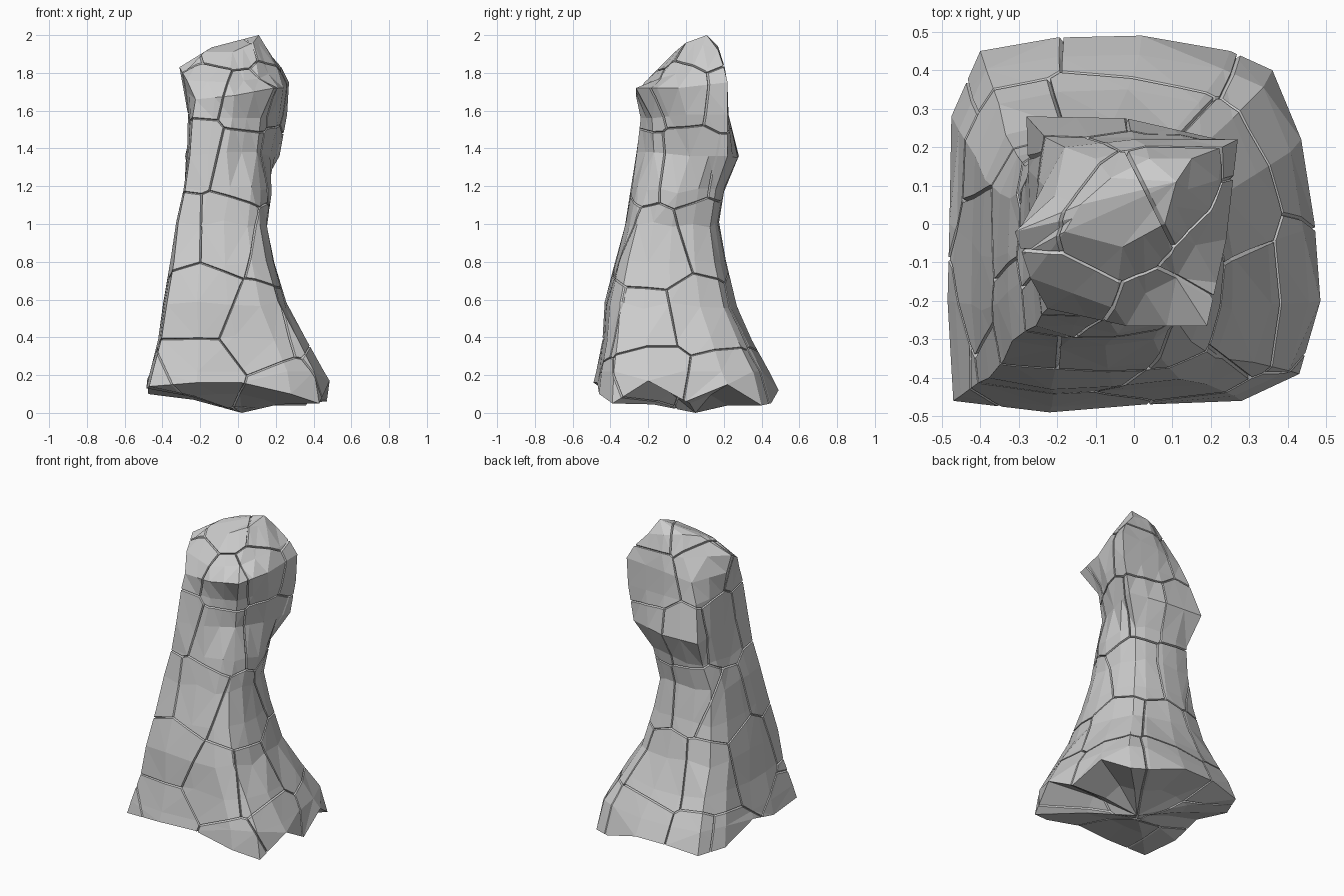
import bpy, bmesh, math, random
from mathutils import Vector

if "Cube" in bpy.data.objects:
    bpy.data.objects.remove(bpy.data.objects["Cube"])

random.seed(7)
N = 16

# Base outline seen from above, counter-clockwise from the front left corner
OUTLINE = [(-.47, -.46), (-.22, -.49), (.02, -.47), (.28, -.46), (.43, -.39), (.485, -.2),
           (.47, 0), (.435, .22), (.36, .4), (.25, .45), (.02, .49), (-.2, .485),
           (-.4, .45), (-.475, .28), (-.48, 0), (-.485, -.2)]
# Ragged lower edge heights
RIM_Z = [.14, .16, .16, .1, .05, .17, .06, .15, .04, .05, .12, .12, .09, .1, .18, .13]

# Trunk sections: z, x min, x max, y min, y max, roundness, front right groove
RINGS = [(.22, -.465, .455, -.475, .44, 0, 0),
         (.40, -.425, .36, -.445, .35, .08, 0),
         (.57, -.40, .265, -.435, .27, .15, .03),
         (.80, -.36, .20, -.385, .21, .18, .05),
         (1.0, -.33, .16, -.325, .175, .1, .06),
         (1.18, -.29, .185, -.295, .205, .05, .18)]

# Neck and leaning head: eight corners per slice, from the front left round
NECK = [(-.255, -.265, 1.36), (-.06, -.26, 1.38), (.10, -.17, 1.38), (.17, .02, 1.36),
        (.22, .22, 1.36), (-.02, .275, 1.35), (-.28, .28, 1.36), (-.27, 0, 1.36)]
CHIN = [(-.24, -.235, 1.57), (-.03, -.24, 1.56), (.12, -.18, 1.56), (.22, 0, 1.58),
        (.26, .22, 1.58), (0, .225, 1.58), (-.23, .225, 1.58), (-.265, 0, 1.58)]
BROW = [(-.225, -.22, 1.66), (-.02, -.265, 1.68), (.19, -.265, 1.72), (.24, -.04, 1.72),
        (.27, .22, 1.75), (0, .22, 1.73), (-.18, .20, 1.70), (-.29, 0, 1.72)]
CROWN = [(-.27, -.14, 1.76), (-.05, -.22, 1.75), (.11, -.14, 1.77), (.21, .03, 1.82),
         (.23, .20, 1.83), (.03, .205, 1.83), (-.10, .17, 1.83), (-.31, -.02, 1.83)]
TOP = [(-.18, -.02, 1.91), (-.03, -.06, 1.91), (.08, 0, 1.96), (.14, .09, 1.95),
       (.15, .17, 1.92), (.04, .17, 1.94), (-.06, .12, 1.95), (-.14, .05, 1.935)]


def section(z, x0, x1, y0, y1, rnd, groove):
    """Points of one horizontal slice, squared to rounded, with a groove."""
    pts = []
    for i, (ox, oy) in enumerate(OUTLINE):
        p = Vector((ox / .485, oy / .49))
        p = p.lerp(p.normalized(), rnd)
        p *= 1 - groove * {3: .5, 4: 1, 5: .6}.get(i, 0)
        j = random.uniform(-.02, .02) if z > .3 else 0
        pts.append(Vector(((x0 + x1) / 2 + p.x * (x1 - x0) / 2,
                           (y0 + y1) / 2 + p.y * (y1 - y0) / 2, z + j)))
    return pts


def octagon(corners):
    """Slice from eight corners with a point halfway along each side."""
    c = [Vector(p) for p in corners]
    return [q for i in range(8) for q in (c[i], (c[i] + c[(i + 1) % 8]) / 2)]


# Solid rock body
body = bmesh.new()
slices = [[Vector((x * .5, y * .5 + .02, z * .5 + .02)) for (x, y), z in zip(OUTLINE, RIM_Z)],
          [Vector((x, y, z)) for (x, y), z in zip(OUTLINE, RIM_Z)]]
slices += [section(*r) for r in RINGS]
slices += [octagon(c) for c in (NECK, CHIN, BROW, CROWN, TOP)]
rows = [[body.verts.new(p) for p in s] for s in slices]
for a, b in zip(rows, rows[1:]):
    for i in range(N):
        k = (i + 1) % N
        body.faces.new((a[i], a[k], b[k], b[i]))
foot = body.verts.new((.02, .05, 0))
peak = body.verts.new((.11, .11, 2.0))
for i in range(N):
    k = (i + 1) % N
    body.faces.new((foot, rows[0][k], rows[0][i]))
    body.faces.new((peak, rows[-1][i], rows[-1][k]))
bmesh.ops.triangulate(body, faces=body.faces[:])
bmesh.ops.recalc_face_normals(body, faces=body.faces[:])

# Seeds of the cracked plates, layer by layer: slice number, plates around, z shift
seeds = [Vector((-.06, .02, 1.95)), Vector((.14, .12, 1.95))]
for n, (row, count, dz) in enumerate([(1, 8, 0), (4, 7, -.06), (6, 6, -.08), (8, 6, 0), (10, 5, .02)]):
    for c in range(count):
        i = int((c + .5 * (n % 2) + random.uniform(-.2, .2)) * N / count) % N
        p = slices[row][i].copy()
        p.z += dz + random.uniform(-.08, .08)
        seeds.append(p)

CRACK_W, CRACK_D = .005, .013


def cut(bm, co, no, clear):
    bmesh.ops.bisect_plane(bm, geom=bm.verts[:] + bm.edges[:] + bm.faces[:], dist=1e-5,
                           plane_co=co, plane_no=no, clear_outer=clear)


# Cut each plate out, then sink its border into a narrow V groove
joined = bpy.data.meshes.new("cracked_rock_pillar")
result = bmesh.new()
for s in seeds:
    plate = body.copy()
    planes = [((s + o) / 2, (o - s).normalized()) for o in seeds if o is not s]
    for co, no in planes:
        cut(plate, co, no, True)
    for co, no in planes:
        if any(abs((v.co - co).dot(no)) < 1e-4 for v in plate.verts):
            cut(plate, co - no * CRACK_W, no, False)
    for v in [v for v in plate.verts if v.is_boundary]:
        spine = Vector((-.03, 0, min(max(v.co.z, .3), 1.75)))
        v.co += (spine - v.co).normalized() * CRACK_D
    tmp = bpy.data.meshes.new("plate")
    plate.to_mesh(tmp)
    plate.free()
    result.from_mesh(tmp)
    bpy.data.meshes.remove(tmp)
body.free()
bmesh.ops.remove_doubles(result, verts=result.verts[:], dist=.0004)
result.to_mesh(joined)
result.free()
bpy.context.collection.objects.link(bpy.data.objects.new("cracked_rock_pillar", joined))
